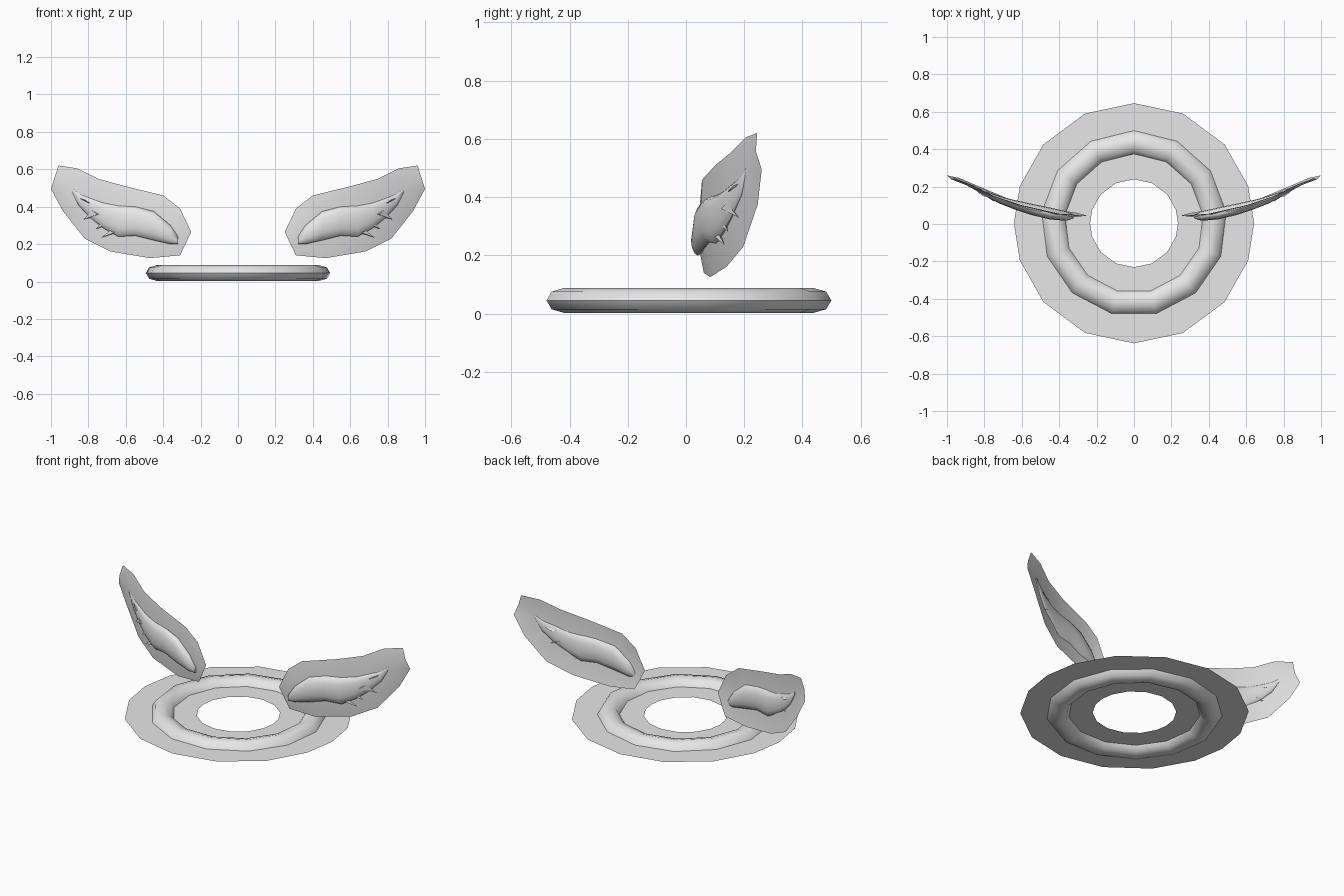
import bpy, bmesh, math

if "Cube" in bpy.data.objects:
    bpy.data.objects.remove(bpy.data.objects["Cube"])

def material(name, c):
    m = bpy.data.materials.new(name)
    m.diffuse_color = (c, c, c, 1)
    m.use_nodes = True
    m.node_tree.nodes["Principled BSDF"].inputs["Base Color"].default_value = m.diffuse_color
    return m

GREY = material("light grey", 0.8)

def make(name, verts, faces, angle=60):
    me = bpy.data.meshes.new(name)
    me.from_pydata(verts, [], faces)
    bm = bmesh.new()
    bm.from_mesh(me)
    bmesh.ops.recalc_face_normals(bm, faces=bm.faces)
    bm.to_mesh(me)
    bm.free()
    me.materials.append(GREY)
    ob = bpy.data.objects.new(name, me)
    bpy.context.collection.objects.link(ob)
    bpy.ops.object.select_all(action='DESELECT')
    ob.select_set(True)
    bpy.context.view_layer.objects.active = ob
    bpy.ops.object.shade_smooth_by_angle(angle=math.radians(angle))
    return ob

def loft(rings, closed=False):
    """Join equal rings of points; cap the ends unless closed."""
    n, k = len(rings), len(rings[0])
    verts = [p for r in rings for p in r]
    faces = [(i * k + j, i * k + (j + 1) % k, (i + 1) % n * k + (j + 1) % k, (i + 1) % n * k + j)
             for i in range(n if closed else n - 1) for j in range(k)]
    if not closed:
        faces += [tuple(range(k)), tuple(range((n - 1) * k, n * k))]
    return verts, faces

# halo: low-poly ring with an oval section
rings = []
for i in range(13):
    a = math.pi / 2 + 2 * math.pi * i / 13
    ring = []
    for j in range(8):
        t = 2 * math.pi * j / 8
        r = 0.434 + 0.0625 * math.cos(t)
        ring.append((r * math.cos(a), r * math.sin(a) + 0.003, 0.045 + 0.043 * math.sin(t)))
    rings.append(ring)
make("halo_ring", *loft(rings, True))

# flat glow disc through the middle of the halo
angles = [q * 90 + d for q in range(4) for d in ((0, 18, 41, 66) if q % 2 == 0 else (0, 24, 49, 72))]
verts, faces = [], []
for i, d in enumerate(angles):
    a = math.radians(d)
    for r in (0.235, 0.642):
        verts.append((r * math.cos(a), r * math.sin(a) + 0.004, 0.045))
    j = (i + 1) % 16
    faces.append((2 * i + 1, 2 * j + 1, 2 * j, 2 * i))
disc = make("halo_glow", verts, faces)
if disc.data.polygons[0].normal.z < 0:
    disc.data.flip_normals()

# how far back the wing sweeps at a given distance from the middle
SWEEP = [(0.25, 0.045), (0.4, 0.055), (0.6, 0.10), (0.75, 0.15), (0.86, 0.205), (1.0, 0.26)]

def depth(x):
    x = min(max(x, 0.25), 1.0)
    for (x0, y0), (x1, y1) in zip(SWEEP, SWEEP[1:]):
        if x <= x1:
            return y0 + (y1 - y0) * (x - x0) / (x1 - x0)

UPPER = [(.31, .39), (.40, .46), (.605, .51), (.75, .55), (.86, .605), (.96, .62)]
LOWER = [(.31, .14), (.47, .125), (.68, .16), (.82, .23), (.935, .375), (1.0, .495)]
# wing stations: x, low z, high z, half thickness
BODY = [(.32, .20, .24, .008), (.36, .20, .30, .025), (.45, .22, .375, .032),
        (.55, .245, .40, .03), (.64, .24, .405, .025), (.72, .285, .42, .02),
        (.79, .34, .445, .014), (.85, .405, .47, .008), (.89, .48, .50, .003)]
# feather blades: root x, root z, tip x, tip z
FEATHERS = [(.48, .27, .42, .225), (.62, .28, .73, .235), (.68, .32, .76, .28),
            (.75, .36, .83, .33), (.80, .42, .86, .45)]

for side, s in (("left", -1), ("right", 1)):
    # glow card: upper edge, cupped middle, lower edge
    verts = []
    for (ux, uz), (lx, lz) in zip(UPPER, LOWER):
        mx, mz = (ux + lx) / 2, (uz + lz) / 2
        verts += [(s * ux, depth(ux), uz), (s * mx, depth(mx) - 0.012, mz),
                  (s * lx, depth(lx) + 0.012 * (lx < .95), lz)]
    faces = [(3 * i + j, 3 * i + j + 1, 3 * i + j + 4, 3 * i + j + 3)
             for i in range(5) for j in range(2)]
    verts.append((s * 0.25, 0.045, 0.265))
    faces += [(18, 1, 0), (18, 2, 1)]
    card = make(side + "_wing_glow", verts, faces)
    if card.data.polygons[0].normal.y > 0:
        card.data.flip_normals()

    # rounded wing body
    rings = []
    for x, lo, hi, t in BODY:
        rings.append([(s * x, depth(x) - 0.01 + t * math.cos(a), (lo + hi) / 2 + (hi - lo) / 2 * math.sin(a))
                      for a in (2 * math.pi * j / 12 for j in range(12))])
    make(side + "_wing", *loft(rings))

    # pointed feathers along the trailing edge
    verts, faces = [], []
    for rx, rz, tx, tz in FEATHERS:
        b = len(verts)
        y = depth(rx) - 0.01
        verts += [(s * (rx - .03), y, rz), (s * (rx + .03), y, rz + .02),
                  (s * rx, y - .02, rz), (s * rx, y + .02, rz), (s * tx, depth(tx) - 0.01, tz)]
        faces += [(b, b + 2, b + 4), (b + 2, b + 1, b + 4), (b + 1, b + 3, b + 4),
                  (b + 3, b, b + 4), (b, b + 3, b + 1, b + 2)]
    make(side + "_wing_feathers", verts, faces, 40)
